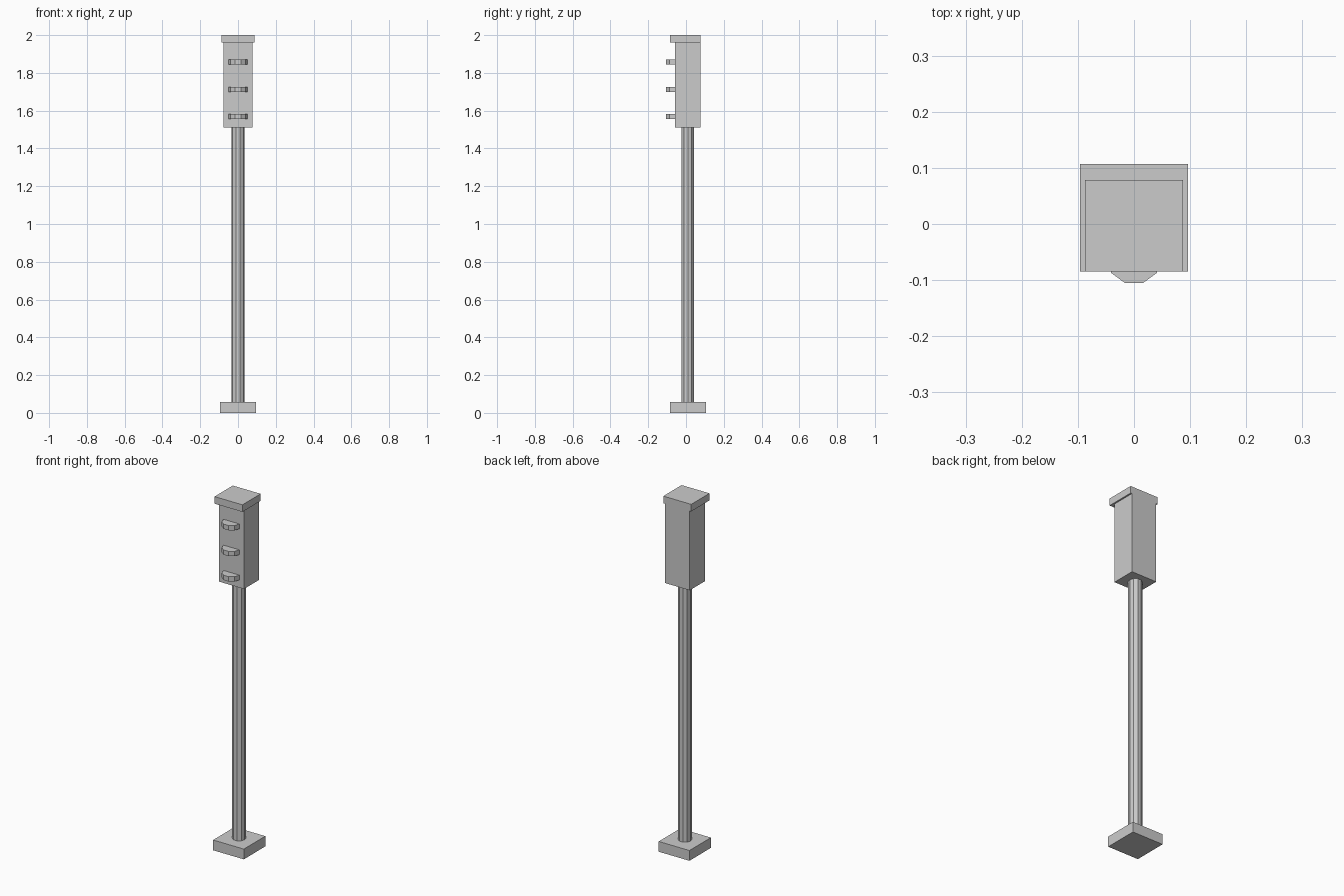
import bpy, bmesh, math

if "Cube" in bpy.data.objects:
    bpy.data.objects.remove(bpy.data.objects["Cube"])


def prism(name, outline, z0, z1):
    """Extrude a flat outline from z0 up to z1."""
    bm = bmesh.new()
    face = bm.faces.new([bm.verts.new((x, y, z0)) for x, y in outline])
    top = bmesh.ops.extrude_face_region(bm, geom=[face])
    verts = [v for v in top["geom"] if isinstance(v, bmesh.types.BMVert)]
    bmesh.ops.translate(bm, verts=verts, vec=(0, 0, z1 - z0))
    bmesh.ops.recalc_face_normals(bm, faces=bm.faces[:])
    mesh = bpy.data.meshes.new(name)
    bm.to_mesh(mesh)
    bm.free()
    obj = bpy.data.objects.new(name, mesh)
    bpy.context.collection.objects.link(obj)
    return obj


def rect(hx, y0, y1):
    return [(-hx, y0), (hx, y0), (hx, y1), (-hx, y1)]


def arc(r, cy, count):
    """Points of a ten-sided circle, starting at -x and passing the front."""
    return [(-r * math.cos(i * math.pi / 5), cy - r * math.sin(i * math.pi / 5))
            for i in range(count)]


# Square foot and ten-sided pole
prism("base", rect(0.096, -0.085, 0.1065), 0, 0.058)
prism("pole", arc(0.035, 0.0095, 10), 0.058, 1.512)

# Signal housing with a cap that overhangs the front and sides
prism("housing", rect(0.078, -0.058, 0.078), 1.512, 1.96)
prism("cap", rect(0.087, -0.085, 0.078), 1.96, 2.0)

# Half-round visors over the three lamps
for i, z in enumerate((1.569, 1.712, 1.858)):
    prism(f"visor_{i + 1}", arc(0.05, -0.058, 6), z - 0.0135, z + 0.0135)
